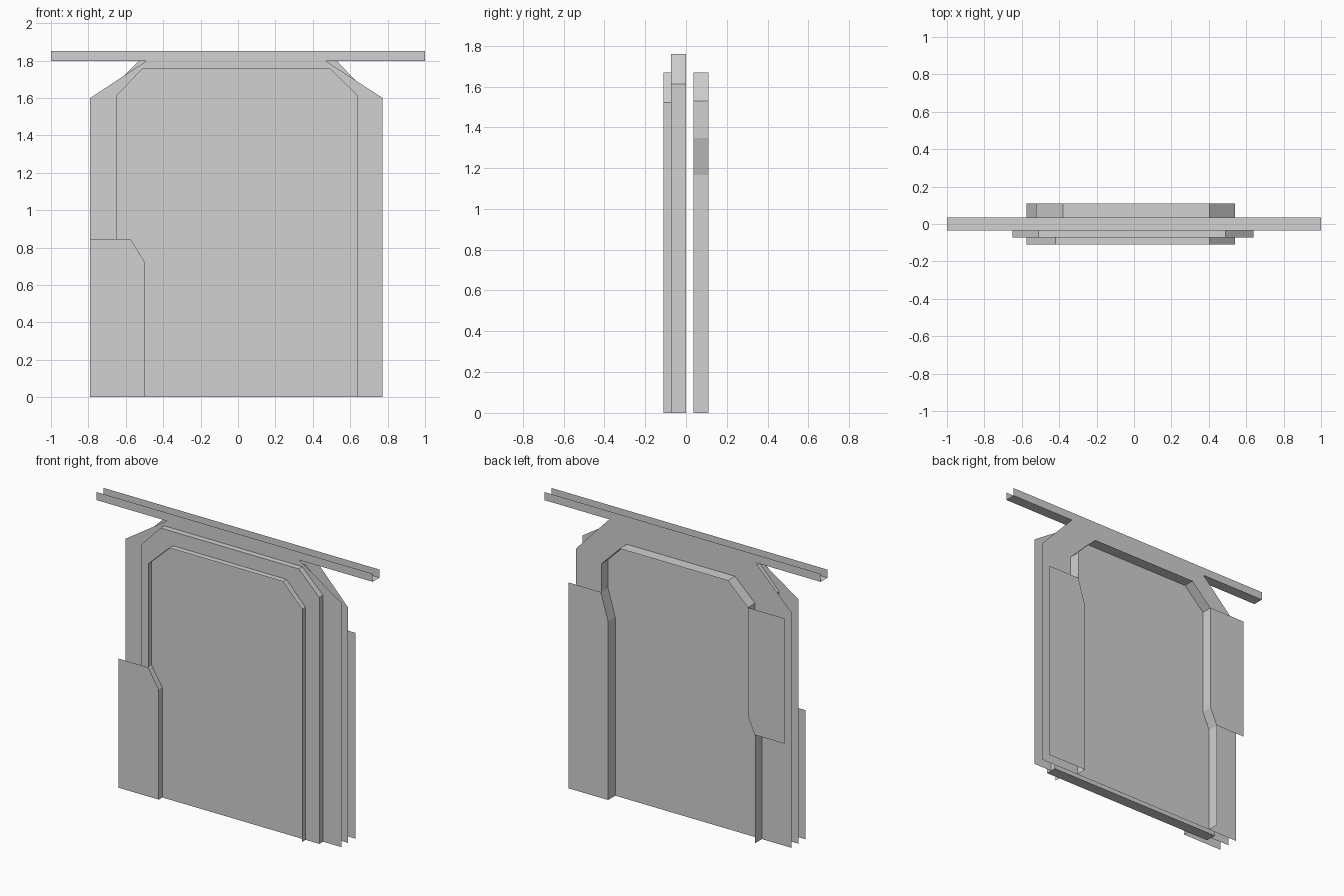
import bpy

cube = bpy.data.objects.get("Cube")
if cube:
    bpy.data.objects.remove(cube, do_unlink=True)

grey = bpy.data.materials.new("plain_grey")
grey.use_nodes = True
colour = (0.64, 0.64, 0.64, 1)
grey.diffuse_color = colour
grey.node_tree.nodes["Principled BSDF"].inputs["Base Color"].default_value = colour


def add_object(name, verts, faces):
    mesh = bpy.data.meshes.new(name)
    mesh.from_pydata(verts, [], faces)
    mesh.materials.append(grey)
    obj = bpy.data.objects.new(name, mesh)
    bpy.context.collection.objects.link(obj)
    return obj


def sheet(name, outline, y, toward):
    """Flat upright sheet at depth y, facing -y or +y."""
    order = list(range(len(outline)))
    if toward > 0:
        order.reverse()
    return add_object(name, [(x, y, z) for x, z in outline], [order])


def ribbon(name, path, y0, y1, closed=False):
    """Strip that follows an x-z path and spans from y0 to y1."""
    n = len(path)
    verts = [(x, y, z) for y in (y0, y1) for x, z in path]
    count = n if closed else n - 1
    faces = [(i, (i + 1) % n, n + (i + 1) % n, n + i) for i in range(count)]
    return add_object(name, verts, faces)


# Depths of the layers, front to back
RIM_FRONT, PANEL, WALL_FRONT = -0.11, -0.073, -0.035
PANEL_BACK, WALL_BACK, RIM_BACK = 0.001, 0.036, 0.11
LEFT, RIGHT, SHOULDER = 0.773, -0.79, 1.797

# Front wall frames the panel; back wall is a full sheet; both have sloped shoulders
panel = [(-0.65, 0), (-0.65, 1.613), (-0.51, 1.76), (0.49, 1.76), (0.64, 1.613), (0.64, 0)]
sheet("front_wall", panel + [(LEFT, 0), (LEFT, 1.6), (0.47, SHOULDER), (-0.49, SHOULDER),
                             (RIGHT, 1.6), (RIGHT, 0)], WALL_FRONT, -1)
sheet("back_wall", [(RIGHT, 0), (LEFT, 0), (LEFT, 1.54), (0.53, SHOULDER),
                    (-0.53, SHOULDER), (RIGHT, 1.54)], WALL_BACK, 1)

# Raised slab set through the front wall
sheet("slab_front", panel, PANEL, 1)
sheet("slab_back", panel, PANEL_BACK, -1)
ribbon("slab_edge", panel, PANEL, PANEL_BACK, closed=True)

# Open rims that stand out from each side
ribbon("front_rim", [(-0.497, 0), (-0.497, 0.72), (-0.575, 0.845), (-0.575, 1.522),
                     (-0.42, 1.668), (0.403, 1.668), (0.54, 1.522), (0.54, 0)],
       RIM_FRONT, PANEL)
ribbon("back_rim", [(-0.575, 0), (-0.575, 0.71), (-0.525, 0.82), (-0.525, 1.53), (-0.38, 1.668),
                    (0.403, 1.668), (0.54, 1.53), (0.54, 1.347), (0.487, 1.167), (0.487, 0)],
       WALL_BACK, RIM_BACK)

# Side plates joined to the rims
sheet("front_right_plate", [(RIGHT, 0), (-0.497, 0), (-0.497, 0.72), (-0.575, 0.845),
                            (RIGHT, 0.845)], RIM_FRONT, -1)
sheet("back_right_plate", [(RIGHT, 0.71), (-0.575, 0.71), (-0.525, 0.82), (-0.525, 1.53),
                           (RIGHT, 1.53)], RIM_BACK, 1)
sheet("back_left_plate", [(0.487, 0), (LEFT, 0), (LEFT, 1.347), (0.54, 1.347),
                          (0.487, 1.167)], RIM_BACK, 1)

# Long top channel, open above and at its ends
bar = [(-1, SHOULDER), (1, SHOULDER), (1, 1.85), (-1, 1.85)]
sheet("channel_front", bar, WALL_FRONT, -1)
sheet("channel_back", bar, WALL_BACK, 1)
ribbon("channel_floor", bar[:2], WALL_FRONT, WALL_BACK)
